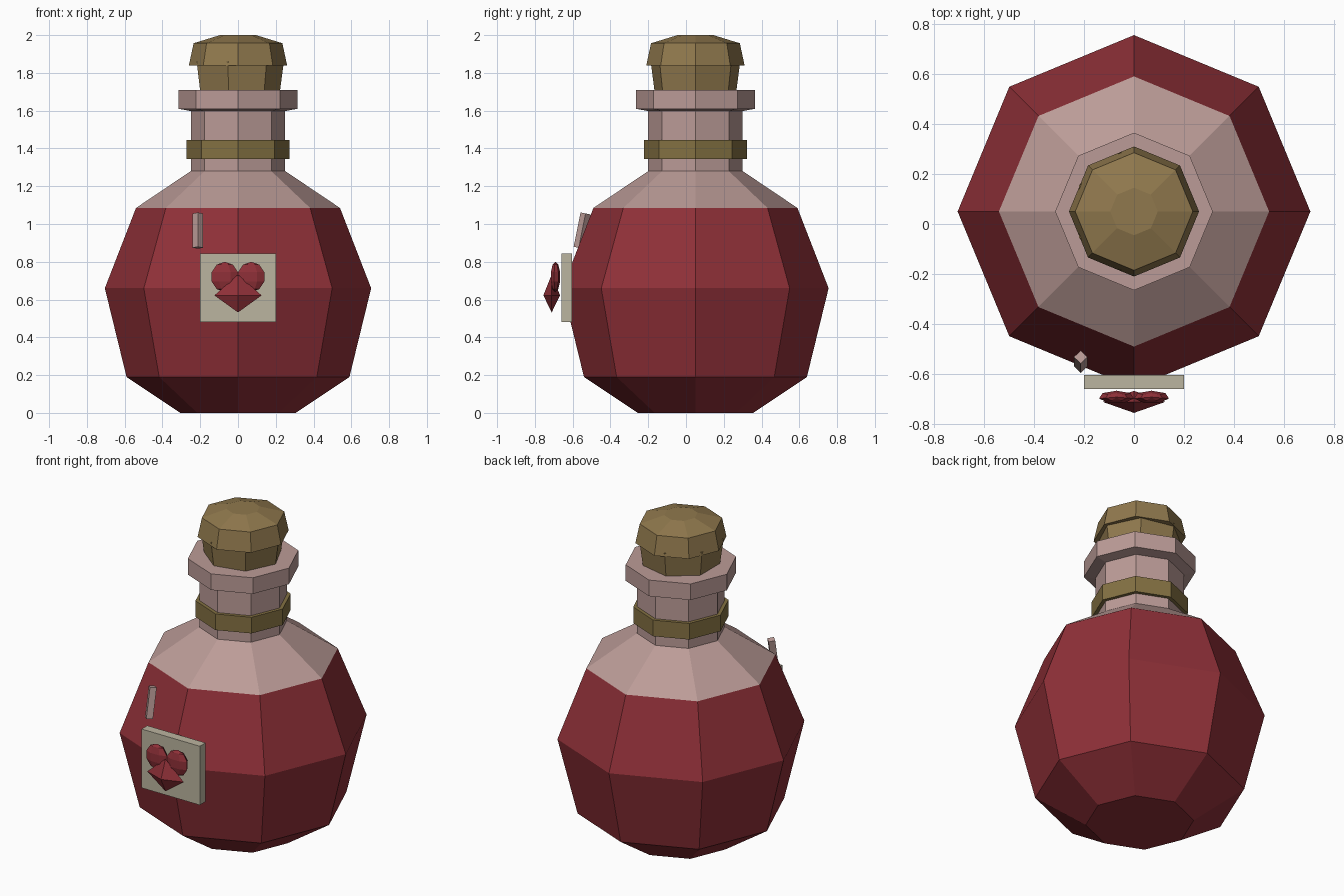
import bpy, bmesh
from math import cos, sin, tau
from mathutils import Matrix, Vector

if "Cube" in bpy.data.objects:
    bpy.data.objects.remove(bpy.data.objects["Cube"])

CY = 0.05  # bottle axis in y


def material(name, rgb):
    m = bpy.data.materials.new(name)
    m.diffuse_color = (*rgb, 1)
    m.use_nodes = True
    m.node_tree.nodes["Principled BSDF"].inputs["Base Color"].default_value = m.diffuse_color
    return m


RED = material("red_liquid", (0.28, 0.03, 0.04))
GLASS = material("pink_glass", (0.50, 0.33, 0.31))
CORK = material("cork", (0.28, 0.19, 0.075))
BAND = material("band", (0.23, 0.165, 0.055))
PAPER = material("paper", (0.50, 0.46, 0.35))


def finish(bm, name, mat):
    bmesh.ops.recalc_face_normals(bm, faces=bm.faces[:])
    me = bpy.data.meshes.new(name)
    bm.to_mesh(me)
    bm.free()
    me.materials.append(mat)
    ob = bpy.data.objects.new(name, me)
    bpy.context.collection.objects.link(ob)
    return ob


def lathe(name, profile, mat, sides=8):
    """Spin a (radius, z) profile round the bottle axis, capping both ends."""
    bm = bmesh.new()
    rings = [[bm.verts.new((r * cos(tau * i / sides), CY + r * sin(tau * i / sides), z))
              for i in range(sides)] for r, z in profile]
    for a, b in zip(rings, rings[1:]):
        for i in range(sides):
            j = (i + 1) % sides
            bm.faces.new((a[i], a[j], b[j], b[i]))
    bm.faces.new(rings[0])
    bm.faces.new(rings[-1])
    return finish(bm, name, mat)


# Flask: filled bulb, glass shoulder with neck, rim and band
lathe("liquid_bulb", [(0.305, 0), (0.59, 0.19), (0.705, 0.66), (0.54, 1.085)], RED)
lathe("glass_shoulder_neck", [(0.54, 1.085), (0.25, 1.28), (0.25, 1.62)], GLASS)
lathe("glass_rim", [(0.25, 1.598), (0.315, 1.61), (0.315, 1.71)], GLASS)
lathe("neck_band", [(0.272, 1.345), (0.272, 1.445)], BAND)

# Stopper
lathe("cork_stem", [(0.215, 1.65), (0.243, 1.86)], CORK, sides=7)
lathe("cork_cap", [(0.26, 1.84), (0.235, 1.957), (0.095, 2.0)], CORK)

# Label plate
bm = bmesh.new()
bmesh.ops.create_cube(bm, size=1, matrix=Matrix.Translation((0, -0.632, 0.6625))
                      @ Matrix.Diagonal((0.4, 0.056, 0.365, 1)))
finish(bm, "label", PAPER)

# Heart: two flattened lobes and a faceted point
for side, s in (("left", -1), ("right", 1)):
    bm = bmesh.new()
    bmesh.ops.create_uvsphere(bm, u_segments=7, v_segments=5, radius=1,
                              matrix=Matrix.Translation((s * 0.07, -0.692, 0.72))
                              @ Matrix.Diagonal((0.075, 0.027, 0.08, 1)))
    finish(bm, "heart_lobe_" + side, RED)

bm = bmesh.new()
mid = Vector((0, -0.711, 0.622))
ring = [bm.verts.new(mid + Vector((0.125 * cos(tau * i / 4), 0.044 * sin(tau * i / 4), 0)))
        for i in range(4)]
for dz in (-0.09, 0.11):
    tip = bm.verts.new(mid + Vector((0, 0, dz)))
    for i in range(4):
        bm.faces.new((ring[i], ring[(i + 1) % 4], tip))
finish(bm, "heart_point", RED)

# Glint bar lying along the bulb face
bm = bmesh.new()
bmesh.ops.create_cone(bm, cap_ends=True, segments=4, radius1=0.027, radius2=0.027, depth=0.185,
                      matrix=Matrix.Translation((-0.213, -0.55, 0.965))
                      @ Matrix.Rotation(-0.2, 4, 'X'))
# diamond cross-section: a corner faces the front
bmesh.ops.recalc_face_normals(bm, faces=bm.faces[:])
finish(bm, "glint_bar", GLASS)
